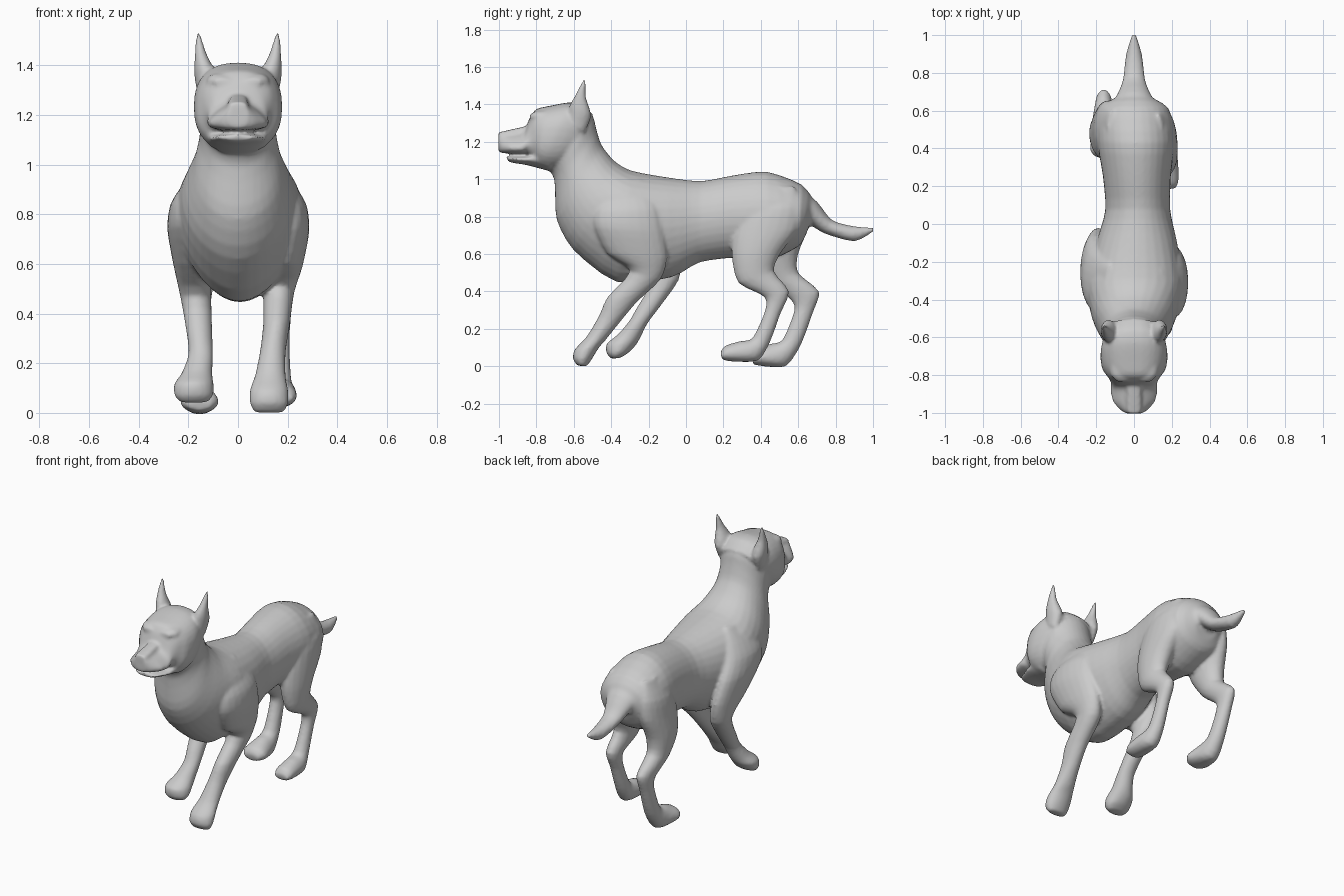
import bpy, bmesh, math

fur = bpy.data.materials.new("grey_fur")
fur.diffuse_color = (0.6, 0.6, 0.6, 1)
STEPS = 3  # sections between two given rings


def smooth_rings(rings):
    """Spline in-between sections so the skin flows from ring to ring."""
    flat = []
    for r in rings:
        r = tuple(r) + (0,) * (5 - len(r))
        flat.append((*r[0], *r[1], *r[2:]))
    out = []
    for i in range(len(flat) - 1):
        a, b = flat[max(i - 1, 0)], flat[i]
        c, d = flat[i + 1], flat[min(i + 2, len(flat) - 1)]
        for k in range(STEPS):
            t = k / STEPS
            h1, h2 = t * t * (3 - 2 * t), t * (1 - t) ** 2
            h3 = t * t * (t - 1)
            out.append([q + (r - q) * h1 + 0.38 * ((r - p) * h2 + (s - q) * h3)
                        for p, q, r, s in zip(a, b, c, d)])
    return out + [list(flat[-1])]


def loft(name, rings, sides=20, box=1.0):
    """Each ring: (edge y, z), (opposite edge y, z), half width, x offset, taper.
    Positive taper narrows the first edge, negative the second; box < 1 squares rings."""
    bm = bmesh.new()
    loops = []
    for py, pz, qy, qz, w, x, taper in smooth_rings(rings):
        loop = []
        for i in range(sides):
            t = 2 * math.pi * i / sides
            c, s = (math.copysign(abs(v) ** box, v) if abs(v) > 1e-6 else 0.0
                    for v in (math.cos(t), math.sin(t)))
            loop.append(bm.verts.new((x + w * s * (1 - taper * c),
                                      (py + qy) / 2 + c * (py - qy) / 2,
                                      (pz + qz) / 2 + c * (pz - qz) / 2)))
        loops.append(loop)
    for a, b in zip(loops, loops[1:]):
        for i in range(sides):
            j = (i + 1) % sides
            bm.faces.new((a[i], a[j], b[j], b[i]))
    bm.faces.new(loops[0])
    bm.faces.new(loops[-1])
    bmesh.ops.recalc_face_normals(bm, faces=bm.faces)
    me = bpy.data.meshes.new(name)
    bm.to_mesh(me)
    bm.free()
    me.materials.append(fur)
    ob = bpy.data.objects.new(name, me)
    bpy.context.collection.objects.link(ob)
    return ob


parts = []

# Trunk and neck, from rump to throat
parts.append(loft("dog_body", [
    ((0.70, 0.86), (0.64, 0.70), 0.08),
    ((0.62, 0.97), (0.60, 0.64), 0.185),
    ((0.43, 1.04), (0.45, 0.57), 0.205, 0.01),
    ((0.25, 1.02), (0.26, 0.58), 0.18, 0.015),
    ((0.08, 0.99), (0.07, 0.555), 0.172, 0.02),
    ((-0.10, 1.01), (-0.08, 0.475), 0.21, 0.015, -0.15),
    ((-0.29, 1.045), (-0.37, 0.45), 0.25, 0.005, -0.22),
    ((-0.38, 1.095), (-0.60, 0.62), 0.225, 0, -0.08),
    ((-0.45, 1.18), (-0.69, 0.78), 0.18),
    ((-0.48, 1.27), (-0.70, 0.93), 0.155),
    ((-0.50, 1.34), (-0.705, 1.00), 0.155),
    ((-0.57, 1.38), (-0.73, 1.05), 0.15)], 32))

# Tail, curving down then up to a point
parts.append(loft("tail", [
    ((0.58, 0.98), (0.58, 0.74), 0.15),
    ((0.70, 0.88), (0.66, 0.755), 0.092),
    ((0.78, 0.782), (0.74, 0.71), 0.06),
    ((0.89, 0.75), (0.90, 0.667), 0.043),
    ((1.003, 0.74), (1.003, 0.72), 0.012)]))

# Skull and upper muzzle
parts.append(loft("head", [
    ((-0.50, 1.35), (-0.62, 1.08), 0.14),
    ((-0.56, 1.40), (-0.71, 1.05), 0.168),
    ((-0.63, 1.41), (-0.77, 1.055), 0.178),
    ((-0.73, 1.392), (-0.80, 1.075), 0.168),
    ((-0.80, 1.375), (-0.82, 1.10), 0.138),
    ((-0.835, 1.33), (-0.85, 1.13), 0.115, 0, 0.25),
    ((-0.865, 1.265), (-0.88, 1.135), 0.108, 0, 0.55),
    ((-0.94, 1.25), (-0.94, 1.138), 0.095, 0, 0.55),
    ((-0.985, 1.25), (-0.985, 1.14), 0.065, 0, 0.4),
    ((-1.003, 1.24), (-1.003, 1.15), 0.04)], 32, 0.82))

# Lower jaw
parts.append(loft("jaw", [
    ((-0.76, 1.17), (-0.72, 1.04), 0.13),
    ((-0.85, 1.125), (-0.85, 1.075), 0.11, 0, -0.3),
    ((-0.93, 1.12), (-0.93, 1.088), 0.08, 0, -0.3),
    ((-0.96, 1.12), (-0.955, 1.098), 0.05)]))

# Nose pad
parts.append(loft("nose", [
    ((-0.85, 1.285), (-0.85, 1.20), 0.040),
    ((-0.97, 1.258), (-0.97, 1.20), 0.042),
    ((-1.003, 1.25), (-1.003, 1.20), 0.036)], 16, 0.6))

# Brow ridges and pointed ears
for side in (1, -1):
    parts.append(loft("brow", [
        ((-0.72, 1.37), (-0.72, 1.29), 0.05, side * 0.085),
        ((-0.80, 1.365), (-0.80, 1.305), 0.048, side * 0.075),
        ((-0.835, 1.345), (-0.835, 1.32), 0.03, side * 0.06)]))
    parts.append(loft("ear", [
        ((-0.63, 1.30), (-0.54, 1.25), 0.030, side * 0.132),
        ((-0.625, 1.39), (-0.505, 1.34), 0.043, side * 0.134),
        ((-0.592, 1.45), (-0.535, 1.44), 0.024, side * 0.150),
        ((-0.552, 1.53), (-0.533, 1.53), 0.008, side * 0.16)], 12))

# Front legs, shoulder to paw
parts.append(loft("front_leg_right", [
    ((-0.42, 1.00), (-0.24, 1.00), 0.02, 0.14),
    ((-0.46, 0.91), (-0.18, 0.92), 0.055, 0.175),
    ((-0.49, 0.83), (-0.14, 0.84), 0.072, 0.205),
    ((-0.49, 0.74), (-0.12, 0.72), 0.076, 0.211),
    ((-0.42, 0.60), (-0.10, 0.58), 0.07, 0.19),
    ((-0.30, 0.51), (-0.135, 0.465), 0.062, 0.165),
    ((-0.42, 0.37), (-0.265, 0.34), 0.054, 0.155),
    ((-0.465, 0.27), (-0.365, 0.22), 0.052, 0.14),
    ((-0.53, 0.16), (-0.43, 0.14), 0.062, 0.13),
    ((-0.595, 0.09), (-0.465, 0.10), 0.077, 0.125),
    ((-0.605, 0.04), (-0.505, 0.035), 0.077, 0.125),
    ((-0.58, 0.003), (-0.53, 0.0), 0.06, 0.125)]))
parts.append(loft("front_leg_left", [
    ((-0.40, 1.00), (-0.22, 1.00), 0.02, -0.13),
    ((-0.45, 0.91), (-0.16, 0.92), 0.055, -0.17),
    ((-0.46, 0.84), (-0.12, 0.84), 0.072, -0.20),
    ((-0.44, 0.75), (-0.06, 0.73), 0.076, -0.209),
    ((-0.32, 0.60), (-0.02, 0.59), 0.07, -0.19),
    ((-0.185, 0.47), (-0.04, 0.46), 0.062, -0.17),
    ((-0.265, 0.31), (-0.13, 0.33), 0.052, -0.155),
    ((-0.305, 0.24), (-0.205, 0.23), 0.05, -0.15),
    ((-0.365, 0.17), (-0.245, 0.15), 0.062, -0.165),
    ((-0.425, 0.12), (-0.27, 0.11), 0.08, -0.178),
    ((-0.425, 0.07), (-0.31, 0.07), 0.078, -0.178),
    ((-0.40, 0.04), (-0.35, 0.045), 0.055, -0.178)]))

# Hind legs, thigh through hock to paw
parts.append(loft("hind_leg_right", [
    ((0.38, 0.96), (0.58, 0.96), 0.02, 0.13),
    ((0.30, 0.83), (0.62, 0.85), 0.07, 0.145),
    ((0.25, 0.70), (0.60, 0.73), 0.078, 0.152),
    ((0.245, 0.58), (0.51, 0.61), 0.075, 0.157),
    ((0.28, 0.445), (0.47, 0.51), 0.058, 0.165),
    ((0.42, 0.37), (0.552, 0.40), 0.043, 0.17),
    ((0.42, 0.29), (0.505, 0.28), 0.038, 0.17),
    ((0.355, 0.15), (0.45, 0.13), 0.044, 0.17),
    ((0.29, 0.135), (0.385, 0.03), 0.058, 0.175),
    ((0.21, 0.11), (0.25, 0.025), 0.062, 0.175),
    ((0.183, 0.075), (0.193, 0.035), 0.045, 0.175)]))
parts.append(loft("hind_leg_left", [
    ((0.44, 0.96), (0.60, 0.96), 0.02, -0.12),
    ((0.36, 0.83), (0.65, 0.85), 0.07, -0.135),
    ((0.33, 0.70), (0.65, 0.73), 0.078, -0.145),
    ((0.355, 0.58), (0.60, 0.60), 0.078, -0.16),
    ((0.445, 0.45), (0.60, 0.50), 0.06, -0.165),
    ((0.555, 0.36), (0.712, 0.40), 0.045, -0.16),
    ((0.58, 0.30), (0.68, 0.29), 0.04, -0.16),
    ((0.515, 0.14), (0.615, 0.115), 0.047, -0.155),
    ((0.45, 0.12), (0.535, 0.0), 0.062, -0.155),
    ((0.375, 0.09), (0.415, 0.0), 0.078, -0.155),
    ((0.35, 0.055), (0.36, 0.01), 0.05, -0.155)]))

# Fuse all parts into one continuous, softened skin
bpy.ops.object.select_all(action='DESELECT')
for ob in parts:
    ob.select_set(True)
body = parts[0]
bpy.context.view_layer.objects.active = body
bpy.ops.object.join()
remesh = body.modifiers.new("fuse", 'REMESH')
remesh.mode = 'VOXEL'
remesh.voxel_size = 0.01
remesh.use_smooth_shade = True
soften = body.modifiers.new("soften", 'SMOOTH')
soften.factor = 0.5
soften.iterations = 5
